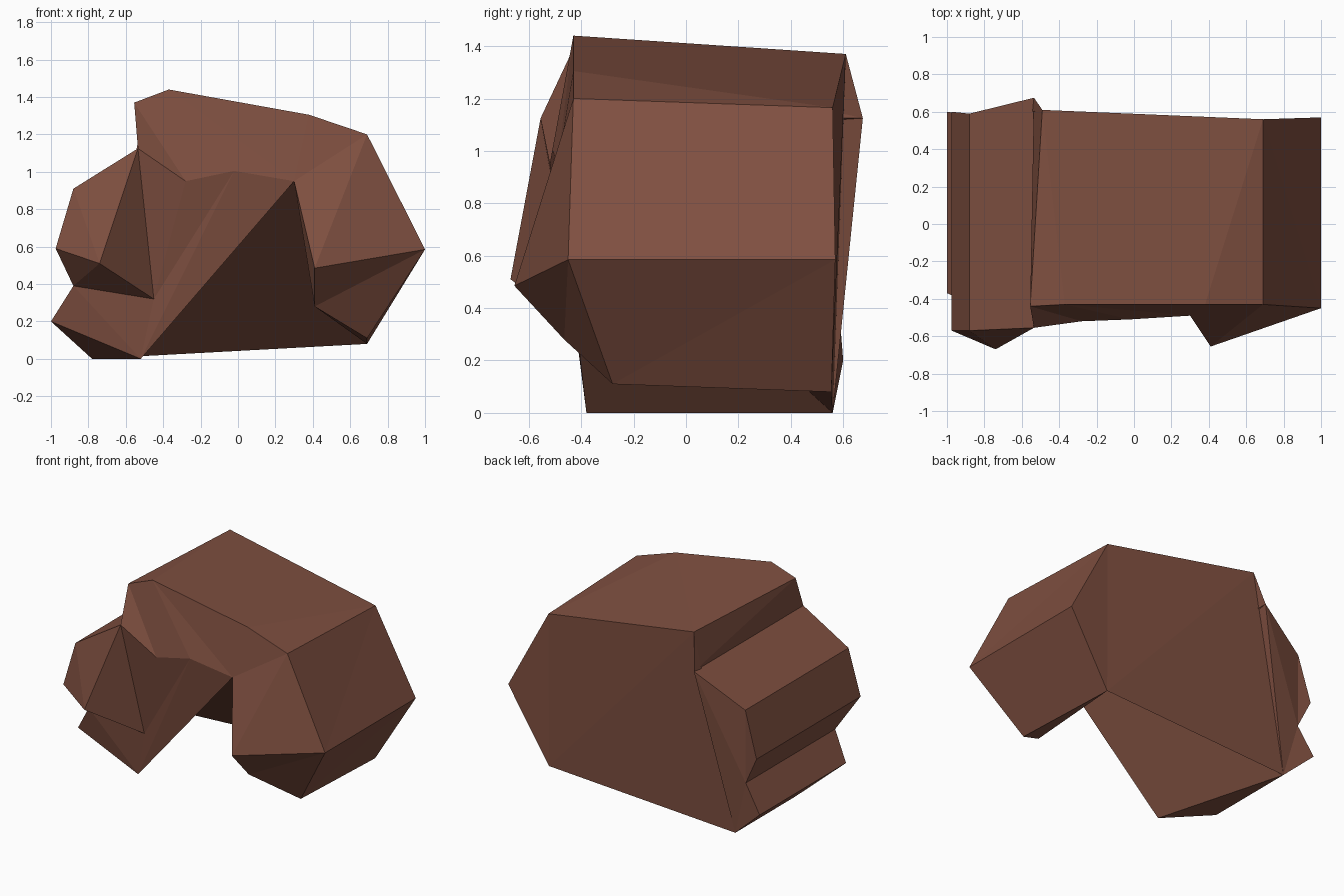
import bpy, bmesh

if "Cube" in bpy.data.objects:
    bpy.data.objects.remove(bpy.data.objects["Cube"])

# Outer silhouette of the rock, clockwise from the top left: front x, y, z and depth of the back
outline = {
    "A": (-0.555, -0.44, 1.37, 0.61), "B": (-0.37, -0.43, 1.44, 0.61),
    "C": (0.38, -0.43, 1.305, 0.56), "D": (0.69, -0.43, 1.20, 0.56),
    "E": (1.00, -0.45, 0.585, 0.57), "F": (0.69, -0.28, 0.11, 0.555),
    "N": (-0.52, -0.38, 0.00, 0.56), "M": (-0.78, -0.11, 0.00, 0.56),
    "L": (-1.00, -0.37, 0.20, 0.60), "K": (-0.88, -0.42, 0.39, 0.585),
    "J": (-0.975, -0.57, 0.59, 0.60), "I": (-0.88, -0.57, 0.91, 0.59),
    "H": (-0.535, -0.555, 1.125, 0.675),
}
# Back corners that shift or merge relative to the front outline
back_shift = {"A": (-0.49, 1.37), "B": (-0.49, 1.37), "C": (0.69, 1.165),
              "D": (0.69, 1.165), "F": (0.69, 0.08), "N": (-0.78, 0.00)}
# Corners of the front facets and the hollow's rim
inner = {
    "P": (-0.74, -0.67, 0.51), "Q": (-0.45, -0.41, 0.32), "R": (-0.28, -0.52, 0.95),
    "S": (-0.02, -0.51, 1.005), "T": (0.30, -0.49, 0.95),
    "G": (0.41, -0.655, 0.485), "U": (0.41, -0.465, 0.28),
}

bm = bmesh.new()
v = {k: bm.verts.new(p) for k, p in inner.items()}
for k, (x, y, z, yb) in outline.items():
    bx, bz = back_shift.get(k, (x, z))
    v[k] = bm.verts.new((x, y, z))
    v[k.lower()] = bm.verts.new((bx, yb, bz))   # lower case = back corner


def facets(names):
    for n in names.split():
        bm.faces.new([v[c] for c in n])


# Skin running from the front outline to the back outline (open between the two feet)
ring = list(outline)
for a, b in zip(ring, ring[1:] + ring[:1]):
    if a != "F":
        facets(a + b + b.lower() + a.lower())
# Back wall: main slab, narrow step, left ledges
facets("bdf def bfm bmh hijklm")
# Front: left lobe, left foot, brow, right leg
facets("HIJP HPQ HQR JKQP KLNQ LMN QNSR")
facets("AHR ARB BRS BST BTC CTD DTG DGE GUFE")
# Hollow: front web, left wall, ramp down to the back edge, inside of the right leg
facets("SNT TNm Tmf GTU TfU UfF")

bmesh.ops.remove_doubles(bm, verts=bm.verts, dist=0.001)
bmesh.ops.triangulate(bm, faces=bm.faces)
bmesh.ops.recalc_face_normals(bm, faces=bm.faces)

mesh = bpy.data.meshes.new("rock")
bm.to_mesh(mesh)
bm.free()
rock = bpy.data.objects.new("rock", mesh)
bpy.context.collection.objects.link(rock)

# Single brown stone colour
brown = bpy.data.materials.new("brown stone")
brown.diffuse_color = (0.215, 0.08, 0.052, 1)
brown.use_nodes = True
brown.node_tree.nodes["Principled BSDF"].inputs["Base Color"].default_value = brown.diffuse_color
mesh.materials.append(brown)
